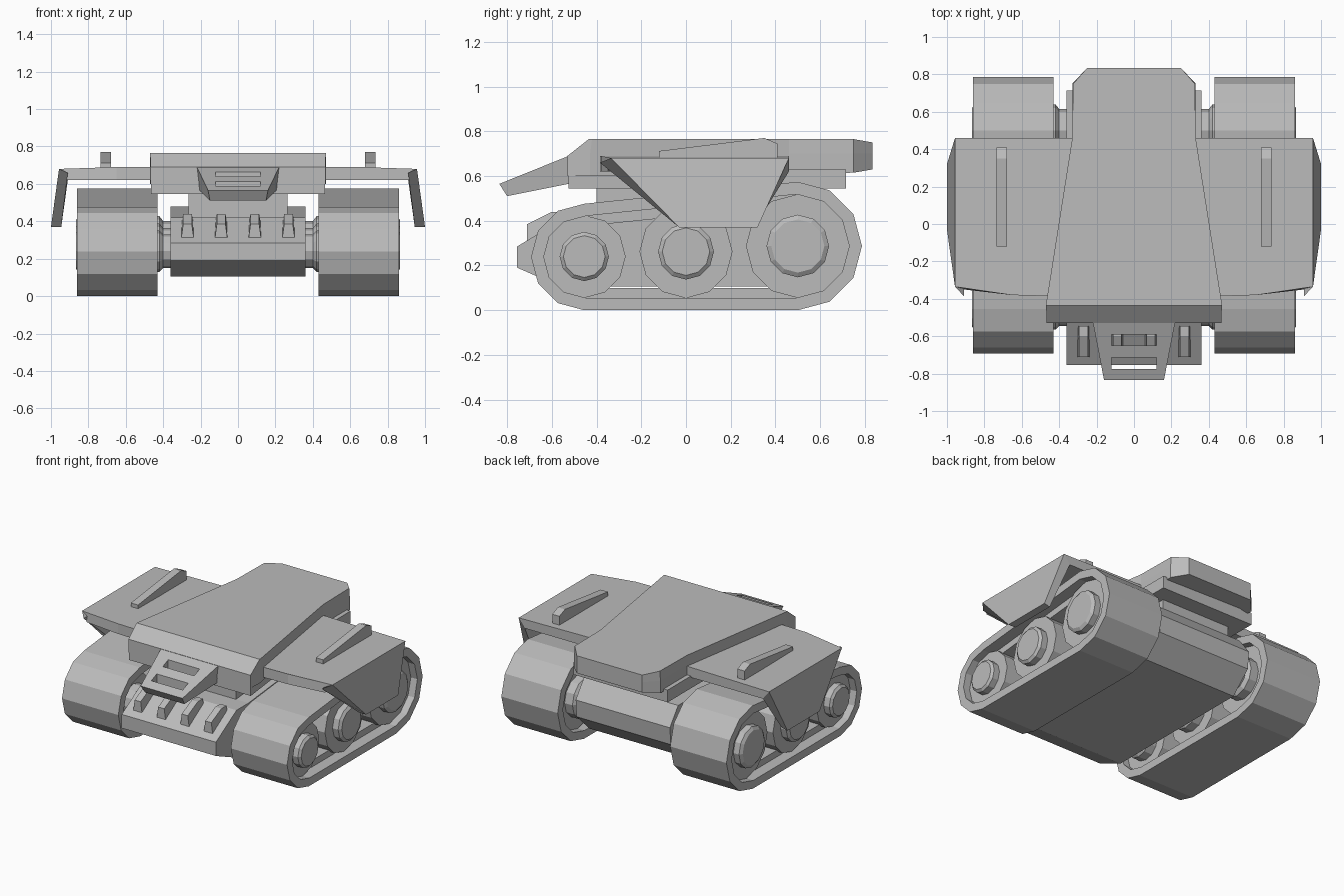
import bpy
import bmesh
from math import cos, sin, radians
from mathutils import Vector

cube = bpy.data.objects.get("Cube")
if cube:
    bpy.data.objects.remove(cube, do_unlink=True)

grey = bpy.data.materials.new("plain_grey")
grey.use_nodes = True
grey.diffuse_color = (0.5, 0.5, 0.5, 1)
grey.node_tree.nodes["Principled BSDF"].inputs["Base Color"].default_value = (0.5, 0.5, 0.5, 1)


def loft(name, rings, closed=False):
    """Skin a list of equal point rings; cap the ends unless the loft is closed."""
    bm = bmesh.new()
    loops = [[bm.verts.new(p) for p in ring] for ring in rings]
    n = len(loops[0])
    pairs = list(zip(loops, loops[1:]))
    if closed:
        pairs.append((loops[-1], loops[0]))
    else:
        bm.faces.new(loops[0])
        bm.faces.new(loops[-1])
    for a, b in pairs:
        for i in range(n):
            j = (i + 1) % n
            bm.faces.new((a[i], a[j], b[j], b[i]))
    bmesh.ops.recalc_face_normals(bm, faces=bm.faces[:])
    mesh = bpy.data.meshes.new(name)
    bm.to_mesh(mesh)
    bm.free()
    mesh.materials.append(grey)
    obj = bpy.data.objects.new(name, mesh)
    bpy.context.collection.objects.link(obj)
    return obj


def at_x(profile, x):
    return [(x, y, z) for y, z in profile]


def at_z(outline, z):
    return [(x, y, z) for x, y in outline]


def both(half):
    """Complete a right-hand outline with its mirror image."""
    return half + [(-p[0], *p[1:]) for p in reversed(half)]


def box(name, x0, x1, y0, y1, z0, z1):
    outline = [(x0, y0), (x1, y0), (x1, y1), (x0, y1)]
    return loft(name, [at_z(outline, z0), at_z(outline, z1)])


def arc(cy, cz, r, start, end):
    return [(cy + r * cos(radians(a)), cz + r * sin(radians(a)))
            for a in range(start, end, 30)]


def inset(poly, d):
    """Move the edges of a convex counter-clockwise profile inwards by d."""
    pts = [Vector(p) for p in poly]
    out = []
    for i, p in enumerate(pts):
        e1 = (p - pts[i - 1]).normalized()
        e2 = (pts[(i + 1) % len(pts)] - p).normalized()
        n1, n2 = Vector((-e1.y, e1.x)), Vector((-e2.y, e2.x))
        out.append(tuple(p + (n1 + n2) * d / (1 + n1.dot(n2))))
    return out


# Lower hull and the neck below the upper body
hull = [(-0.755, 0.285), (-0.755, 0.19), (-0.56, 0.105), (0.54, 0.105), (0.68, 0.24),
        (0.69, 0.36), (0.6, 0.48), (0.2, 0.48), (-0.4, 0.42), (-0.53, 0.42)]
loft("hull", [at_x(hull, -0.36), at_x(hull, 0.36)])
box("neck", -0.265, 0.265, -0.4, 0.6, 0.4, 0.56)

# Upper body: lower tier, then a slab with sloped front and clipped rear corners
tier = both([(0.465, -0.525), (0.45, -0.4), (0.36, 0.35), (0.36, 0.715)])
loft("body_tier", [at_z(tier, 0.545), at_z(tier, 0.63)])
base = both([(0.467, -0.53, 0.6), (0.47, -0.43, 0.6), (0.33, 0.46, 0.61),
             (0.33, 0.75, 0.615), (0.25, 0.835, 0.63)])
shoulder = both([(0.467, -0.53, 0.69), (0.47, -0.43, 0.69), (0.33, 0.46, 0.7),
                 (0.33, 0.75, 0.7), (0.25, 0.835, 0.7)])
roof = both([(0.47, -0.435, 0.765), (0.469, -0.42, 0.765), (0.33, 0.46, 0.765),
             (0.325, 0.75, 0.765), (0.25, 0.835, 0.75)])
loft("body_slab", [base, shoulder, roof])

# Sloped front visor with two open slots
visor = loft("visor", [
    both([(0.21, -0.5, 0.57), (0.225, -0.5, 0.7)]),
    both([(0.15, -0.8, 0.51), (0.16, -0.835, 0.565)])])
for y0, y1 in ((-0.65, -0.59), (-0.775, -0.715)):
    cutter = box("slot_cutter", -0.12, 0.12, y0, y1, 0.3, 0.9)
    cutter.hide_render = True
    cut = visor.modifiers.new("slot", "BOOLEAN")
    cut.operation = "DIFFERENCE"
    cut.solver = "EXACT"
    cut.object = cutter
    bpy.context.view_layer.objects.active = visor
    bpy.ops.object.modifier_apply(modifier=cut.name)
    bpy.data.objects.remove(cutter, do_unlink=True)

# Four tapered blocks on the sloping hull front
block = [(-0.71, 0.29), (-0.71, 0.385), (-0.6, 0.44), (-0.545, 0.44), (-0.545, 0.36)]
for k, x in enumerate((-0.27, -0.09, 0.09, 0.27)):
    sides = [[(x + s * (0.036 if z < 0.37 else 0.023), y, z) for y, z in block]
             for s in (-1, 1)]
    loft(f"front_block_{k + 1}", sides)

# Track outline wraps the front and rear wheels
belt = arc(0.5, 0.287, 0.287, -90, 91) + arc(-0.455, 0.238, 0.238, 90, 271)
wheels = {"front": (-0.455, 0.24, 0.185, 0.11),
          "middle": (0.0, 0.262, 0.208, 0.125),
          "rear": (0.5, 0.287, 0.232, 0.14)}

for side, s in (("left", 1), ("right", -1)):
    # Track belt with a thicker band between its rims
    rim, band = inset(belt, 0.055), inset(belt, 0.1)
    loft(f"{side}_track", [
        at_x(belt, s * 0.43), at_x(belt, s * 0.86), at_x(rim, s * 0.86),
        at_x(rim, s * 0.78), at_x(band, s * 0.78), at_x(band, s * 0.51),
        at_x(rim, s * 0.51), at_x(rim, s * 0.43)], closed=True)

    # Wheels with hubs and axles, turned as one profile
    for place, (y, z, r, hub) in wheels.items():
        steps = [(0.34, hub * 0.82), (0.4, hub * 0.82), (0.42, hub), (0.48, hub),
                 (0.48, r), (0.81, r), (0.81, hub), (0.853, hub), (0.867, hub * 0.85)]
        loft(f"{side}_{place}_wheel",
             [at_x(arc(y, z, rad, 0, 360), s * x) for x, rad in steps])

    # Side wing: flat roof plate
    top = [(0.3, 0.46), (0.957, 0.46), (0.957, -0.335), (0.65, -0.38), (0.3, -0.39)]
    under = [(0.3, 0.46), (0.91, 0.46), (0.91, -0.35), (0.65, -0.38), (0.3, -0.39)]
    loft(f"{side}_wing", [
        [(s * x, y, 0.62) for x, y in under],
        [(s * x, y, 0.68 if x > 0.9 else 0.69) for x, y in top]])

    # Side wing: hanging tapered skirt
    outer = [(0.957, -0.335, 0.68), (0.957, 0.46, 0.68), (1.0, 0.32, 0.37), (1.0, -0.03, 0.37)]
    inner = [(0.91, -0.385, 0.66), (0.91, 0.46, 0.62), (0.945, 0.305, 0.37), (0.945, -0.03, 0.37)]
    loft(f"{side}_skirt", [[(s * x, y, z) for x, y, z in quad] for quad in (outer, inner)])

    # Wedge fin on the wing
    fin = [(-0.12, 0.67), (-0.12, 0.712), (0.35, 0.77), (0.41, 0.745), (0.41, 0.67)]
    loft(f"{side}_fin", [at_x(fin, s * 0.68), at_x(fin, s * 0.735)])
